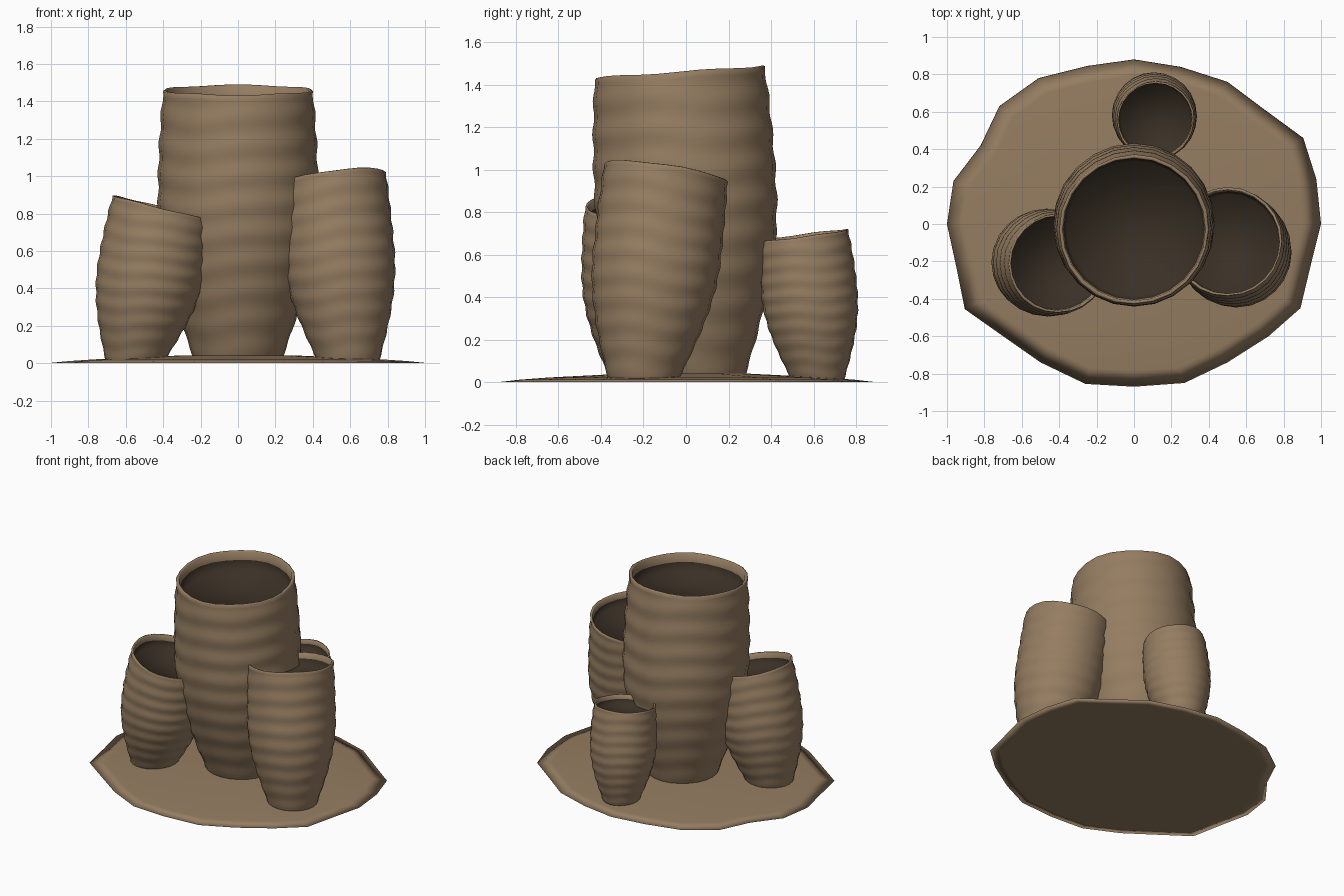
import bpy
import bmesh
from math import sin, cos, pi
from mathutils import Vector

default_cube = bpy.data.objects.get("Cube")
if default_cube:
    bpy.data.objects.remove(default_cube, do_unlink=True)


def make_material(name, color):
    mat = bpy.data.materials.new(name)
    mat.use_nodes = True
    mat.diffuse_color = (*color, 1)
    mat.node_tree.nodes["Principled BSDF"].inputs["Base Color"].default_value = (*color, 1)
    return mat


BROWN, DARK = 0, 1
MATERIALS = [make_material("clay brown", (0.30, 0.205, 0.12)),
             make_material("dark brown", (0.042, 0.030, 0.019))]


def loft(name, rings, end_color):
    """Skin a stack of closed rings and cap both ends, smooth throughout.
    The last band and the end cap take end_color."""
    bm = bmesh.new()
    loops = [[bm.verts.new(p) for p in ring] for ring in rings]
    count = len(loops[0])
    for a, b in zip(loops, loops[1:]):
        for i in range(count):
            j = (i + 1) % count
            face = bm.faces.new((a[i], a[j], b[j], b[i]))
            face.material_index = end_color if b is loops[-1] else BROWN
    bm.faces.new(loops[0])
    bm.faces.new(loops[-1]).material_index = end_color
    bmesh.ops.recalc_face_normals(bm, faces=bm.faces)
    for face in bm.faces:
        face.smooth = True
    mesh = bpy.data.meshes.new(name)
    bm.to_mesh(mesh)
    bm.free()
    for mat in MATERIALS:
        mesh.materials.append(mat)
    bpy.context.collection.objects.link(bpy.data.objects.new(name, mesh))


def swell(t, mouth):
    """Relative radius: narrow foot, full belly, slightly drawn-in mouth."""
    if t < 0.6:
        return 0.55 + 0.45 * sin(pi / 2 * t / 0.6)
    return 1 - (1 - mouth) * ((t - 0.6) / 0.4) ** 2


def make_tube(name, foot, top, radius, mouth, sides=24, rows=54, ripples=9):
    foot, top = Vector(foot), Vector(top)
    axis = top - foot
    lean = Vector((axis.x, axis.y, 0)) / axis.z

    def ring(t, size, ripple=0.0):
        points = []
        for i in range(sides):
            a = 2 * pi * i / sides
            wave = sin(2 * pi * ripples * t + 0.9 * sin(2 * a) + 0.6 * sin(5 * a))
            offset = Vector((cos(a), sin(a), 0)) * size * (1 + ripple * wave)
            offset.z = -1.4 * t * lean.dot(offset) + 0.008 * radius * t * sin(5 * a)
            points.append(foot + axis * t + offset)
        return points

    # Rippled outer wall
    rings = [ring(k / rows, radius * swell(k / rows, mouth), 0.011)
             for k in range(rows + 1)]
    # Rounded lip and short inner wall
    rings.append(ring(1 + 0.01 * radius, radius * (mouth - 0.02)))
    rings.append(ring(1, radius * (mouth - 0.045)))
    rings.append(ring(1 - 0.14 * radius / axis.z, radius * (mouth - 0.05)))
    # Dark sunken floor
    rings.append(ring(1 - 0.3 * radius / axis.z, radius * (mouth - 0.09)))
    loft(name, rings, DARK)


# Tubes: foot centre, mouth centre, belly radius, mouth ratio
make_tube("main_tube", (0, 0.04, 0.02), (0, -0.03, 1.455), 0.428, 0.935)
make_tube("left_tube", (0.59, -0.2, 0.01), (0.5, -0.095, 0.985), 0.3, 0.97)
make_tube("right_tube", (-0.55, -0.2, 0.01), (-0.405, -0.21, 0.83), 0.285, 0.93)
make_tube("back_tube", (0.1, 0.62, 0.01), (0.115, 0.555, 0.69), 0.225, 0.92)

# Thin irregular base plate, low cone with a narrow rounded lip
OUTLINE = [(1, 0), (.975, .24), (.905, .46), (.7, .61), (.5, .76), (.25, .84),
           (0, .88), (-.25, .845), (-.51, .78), (-.72, .63), (-.82, .42),
           (-.965, .23), (-1, 0), (-.95, -.23), (-.905, -.455), (-.7, -.6),
           (-.5, -.74), (-.26, -.855), (0, -.87), (.27, -.85), (.5, -.74),
           (.72, -.6), (.89, -.45), (.95, -.2)]
LEVELS = [(.3, .042), (.75, .022), (.9, .012), (1, .002), (.93, 0), (.9, 0)]
loft("base_plate", [[(x * s, y * s, z) for x, y in OUTLINE] for s, z in LEVELS], BROWN)
